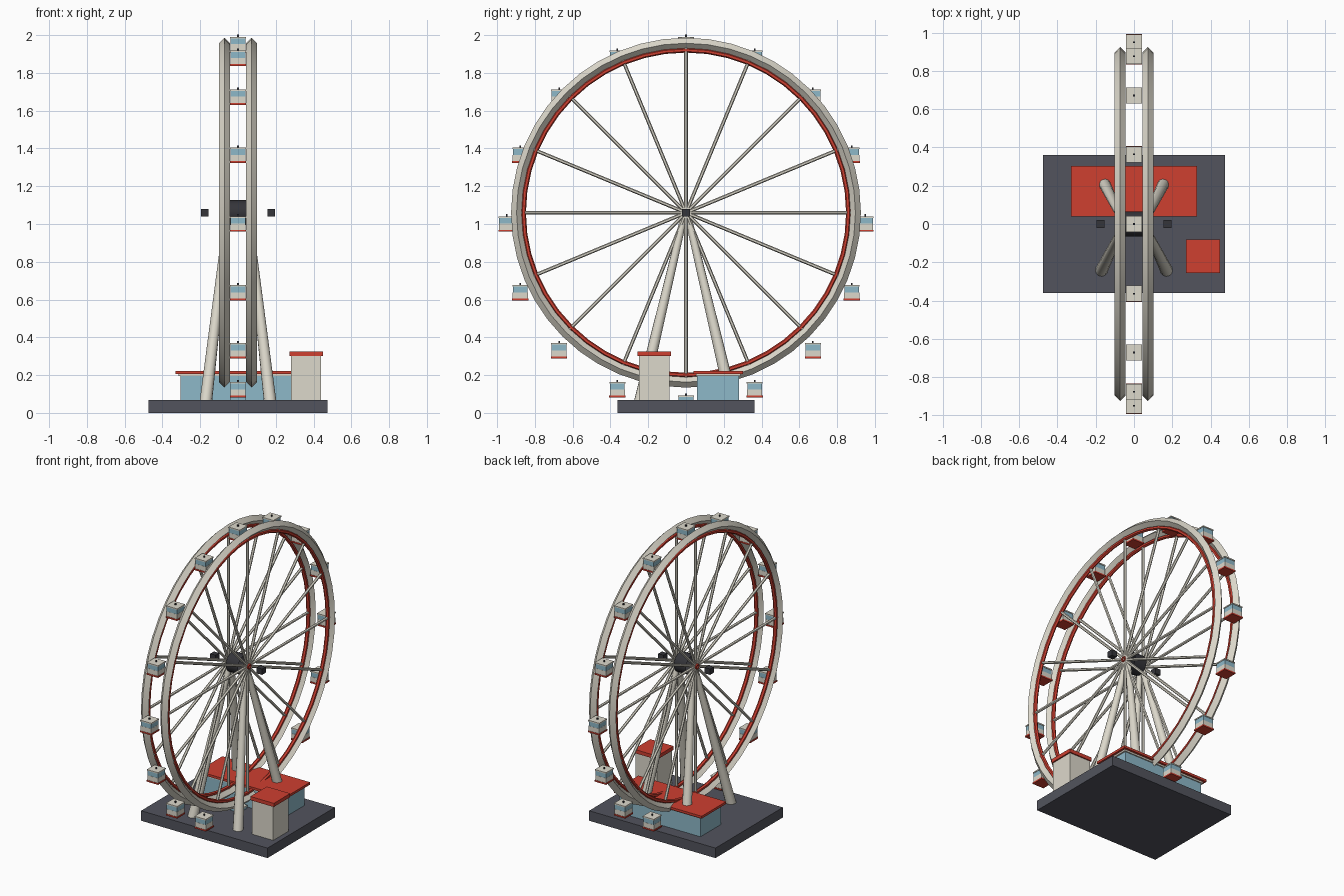
import bpy, bmesh, math
from mathutils import Vector

if "Cube" in bpy.data.objects:
    bpy.data.objects.remove(bpy.data.objects["Cube"])


def material(name, rgb):
    m = bpy.data.materials.new(name)
    m.diffuse_color = (*rgb, 1)
    m.use_nodes = True
    m.node_tree.nodes["Principled BSDF"].inputs["Base Color"].default_value = m.diffuse_color
    return m


CREAM = material("cream paint", (0.72, 0.69, 0.60))
RED = material("red paint", (0.62, 0.05, 0.03))
BLUE = material("light blue", (0.27, 0.48, 0.58))
SLATE = material("slate grey", (0.085, 0.088, 0.11))
DARK = material("dark metal", (0.035, 0.035, 0.042))

HUB_Z, RIM_X, N = 1.06, 0.0725, 16
HUB = Vector((0, 0, HUB_Z))


def box(name, x0, x1, y0, y1, z0, z1, mat):
    bpy.ops.mesh.primitive_cube_add(size=1, location=((x0 + x1) / 2, (y0 + y1) / 2, (z0 + z1) / 2))
    o = bpy.context.object
    o.scale = (x1 - x0, y1 - y0, z1 - z0)
    bpy.ops.object.transform_apply(location=False, rotation=False, scale=True)
    o.name = name
    o.data.materials.append(mat)
    return o


def rod(name, a, b, r1, r2, sides, mat, caps=True):
    a, b = Vector(a), Vector(b)
    d = b - a
    bpy.ops.mesh.primitive_cone_add(vertices=sides, radius1=r1, radius2=r2, depth=d.length,
                                    end_fill_type='NGON' if caps else 'NOTHING',
                                    location=(a + b) / 2)
    o = bpy.context.object
    o.rotation_euler = d.to_track_quat('Z', 'Y').to_euler()
    o.name = name
    o.data.materials.append(mat)
    if sides > 6:
        bpy.ops.object.shade_smooth_by_angle(angle=math.radians(50))
    return o


def ring(name, x, major, minor, sides, mat, seg=48):
    bpy.ops.mesh.primitive_torus_add(major_radius=major, minor_radius=minor, major_segments=seg,
                                     minor_segments=sides, location=(x, 0, HUB_Z),
                                     rotation=(0, math.pi / 2, 0))
    o = bpy.context.object
    o.name = name
    o.data.materials.append(mat)
    bpy.ops.object.shade_smooth_by_angle(angle=math.radians(40))
    return o


# base slab
box("base", -0.475, 0.475, -0.362, 0.362, 0, 0.068, SLATE)

# station building with trim and roof
box("station_walls", -0.305, 0.305, 0.058, 0.28, 0.065, 0.2, BLUE)
box("station_trim", -0.315, 0.315, 0.052, 0.288, 0.196, 0.208, CREAM)
box("station_roof", -0.33, 0.33, 0.04, 0.303, 0.207, 0.223, RED)

# ticket booth
box("booth_walls", 0.28, 0.44, -0.25, -0.088, 0.065, 0.302, CREAM)
box("booth_roof", 0.273, 0.449, -0.257, -0.08, 0.3, 0.325, RED)

# wheel, both sides: diamond rim, red inner ring, spokes, hub ring, axle end, legs
for s, side in ((-1, "left"), (1, "right")):
    x = s * RIM_X
    ring(f"{side}_rim", x, 0.897, 0.029, 4, CREAM)
    ring(f"{side}_inner_ring", x, 0.86, 0.0125, 6, RED)
    for k in range(N):
        a = 2 * math.pi * k / N
        tip = Vector((x, math.cos(a) * 0.872, HUB_Z + math.sin(a) * 0.872))
        rod(f"{side}_spoke", (x, 0, HUB_Z), tip, 0.0095, 0.0095, 6, CREAM)
    ring(f"{side}_hub_ring", x + s * 0.012, 0.014, 0.006, 6, RED, 12)
    box(f"{side}_axle_end", s * 0.175 - 0.02, s * 0.175 + 0.02, -0.02, 0.02,
        HUB_Z - 0.02, HUB_Z + 0.02, DARK)
    for t, end in ((-1, "front"), (1, "back")):
        rod(f"{side}_{end}_leg", (s * 0.17, t * 0.242, 0.06), (s * 0.055, t * 0.008, 1.05),
            0.033, 0.018, 12, CREAM)

# central hub: open drum
rod("hub_drum", HUB - Vector((0.045, 0, 0)), HUB + Vector((0.045, 0, 0)), 0.066, 0.066, 16, DARK, False)


# cabins hang upright: stacked layers (half width, bottom, top, colour) below each pivot
LAYERS = (("floor", 0.043, -0.101, -0.091, RED), ("body", 0.040, -0.091, -0.058, CREAM),
          ("windows", 0.039, -0.058, -0.027, BLUE), ("roof", 0.042, -0.027, -0.019, CREAM),
          ("pin", 0.004, -0.019, -0.008, DARK))
parts = [box("cabin_" + n, -h, h, -h, h, z0, z1, m) for n, h, z0, z1, m in LAYERS]
heights = [p.location.z for p in parts]
for k in range(N):
    a = 2 * math.pi * k / N
    pivot = HUB + 0.95 * Vector((0, math.cos(a), math.sin(a)))
    for p, h in zip(parts, heights):
        o = p if k == 0 else p.copy()
        if k:
            bpy.context.collection.objects.link(o)
        o.location = pivot + Vector((0, 0, h))
